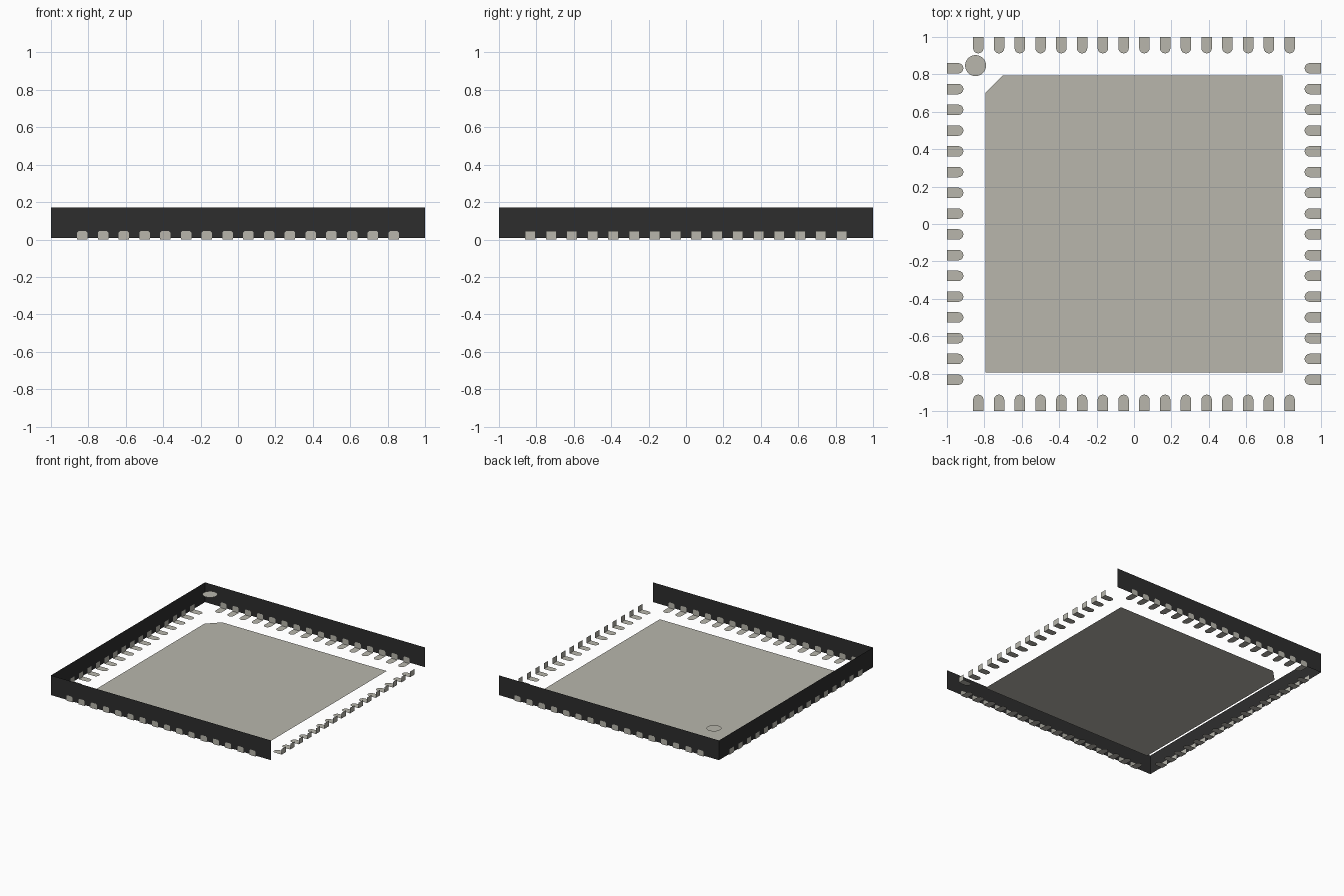
import bpy, bmesh, math
from mathutils import Matrix

if "Cube" in bpy.data.objects:
    bpy.data.objects.remove(bpy.data.objects["Cube"], do_unlink=True)

TOP, BASE = 0.17, 0.008          # body height range
PIN_H, PIN_W, PIN_L = 0.046, 0.056, 0.088
COUNT, PITCH = 16, 0.111
CENTRES = [(i - (COUNT - 1) / 2) * PITCH for i in range(COUNT)]


def material(name, rgb):
    m = bpy.data.materials.new(name)
    m.use_nodes = True
    m.diffuse_color = (*rgb, 1)
    bsdf = m.node_tree.nodes["Principled BSDF"]
    bsdf.inputs["Base Color"].default_value = (*rgb, 1)
    bsdf.inputs["Roughness"].default_value = 0.6
    return m


metal = material("warm grey metal", (0.48, 0.47, 0.415))
black = material("black plastic", (0.027, 0.027, 0.027))


def sheet(name, outlines, mat, turn=0.0):
    """Thin object made of flat outlines, turned about z."""
    bm = bmesh.new()
    for pts in outlines:
        bm.faces.new([bm.verts.new(p) for p in pts])
    bmesh.ops.remove_doubles(bm, verts=bm.verts, dist=1e-5)
    bmesh.ops.transform(bm, matrix=Matrix.Rotation(turn, 4, "Z"), verts=bm.verts)
    me = bpy.data.meshes.new(name)
    bm.to_mesh(me)
    bm.free()
    me.materials.append(mat)
    ob = bpy.data.objects.new(name, me)
    bpy.context.collection.objects.link(ob)
    return ob


def pin_profile(x, low, cut):
    """Upright end of a pin, left to right, with clipped top corners."""
    h = PIN_W / 2
    pts = [(x - h, low), (x - h, PIN_H - cut), (x - h + cut, PIN_H),
           (x + h - cut, PIN_H), (x + h, PIN_H - cut), (x + h, low)]
    return [p for i, p in enumerate(pts) if i == 0 or p != pts[i - 1]]


def wall(name, turn, cut):
    """Side panel, built at the front, notched around each pin."""
    pts = [(-1, BASE)]
    for x in CENTRES:
        pts += pin_profile(x, BASE, cut)
    pts += [(1, BASE), (1, TOP), (-1, TOP)]
    ob = sheet(name, [[(x, -1, z) for x, z in pts]], black, turn)
    # triangulate so the notched outline fills cleanly
    bm = bmesh.new()
    bm.from_mesh(ob.data)
    bmesh.ops.triangulate(bm, faces=bm.faces, ngon_method="EAR_CLIP")
    bm.to_mesh(ob.data)
    bm.free()


def pin_row(name, turn, cut):
    """Row of L-shaped contacts: round-ended foot and upright end."""
    r, faces = PIN_W / 2, []
    for c in CENTRES:
        foot = [(c - r, -1, 0), (c + r, -1, 0)]
        for k in range(9):
            a = math.pi * k / 8
            foot.append((c + r * math.cos(a), -1 + PIN_L - r + r * math.sin(a), 0))
        faces.append(foot[::-1])
        faces.append([(x, -1, z) for x, z in reversed(pin_profile(c, 0, cut))])
    sheet(name, faces, metal, turn)


# Contacts on all four sides, panels on three
quarter = math.pi / 2
for side, turn, cut, has_wall in (("front", 0, 0.009, True), ("left", quarter, 0, False),
                                  ("back", 2 * quarter, 0.009, True),
                                  ("right", 3 * quarter, 0, True)):
    pin_row(side + "_pins", turn, cut)
    if has_wall:
        wall(side + "_wall", turn, cut)

# Central pad with one clipped corner
p, c = 0.795, 0.095
sheet("centre_pad", [[(-p, -p, 0), (p, -p, 0), (p, p, 0),
                      (-p + c, p, 0), (-p, p - c, 0)]], metal)

# Round marker at the top of the corner
sheet("corner_marker", [[(-0.847 + 0.056 * math.cos(k * math.pi / 16),
                          0.847 + 0.056 * math.sin(k * math.pi / 16), TOP + 0.001)
                         for k in range(32)]], metal)
